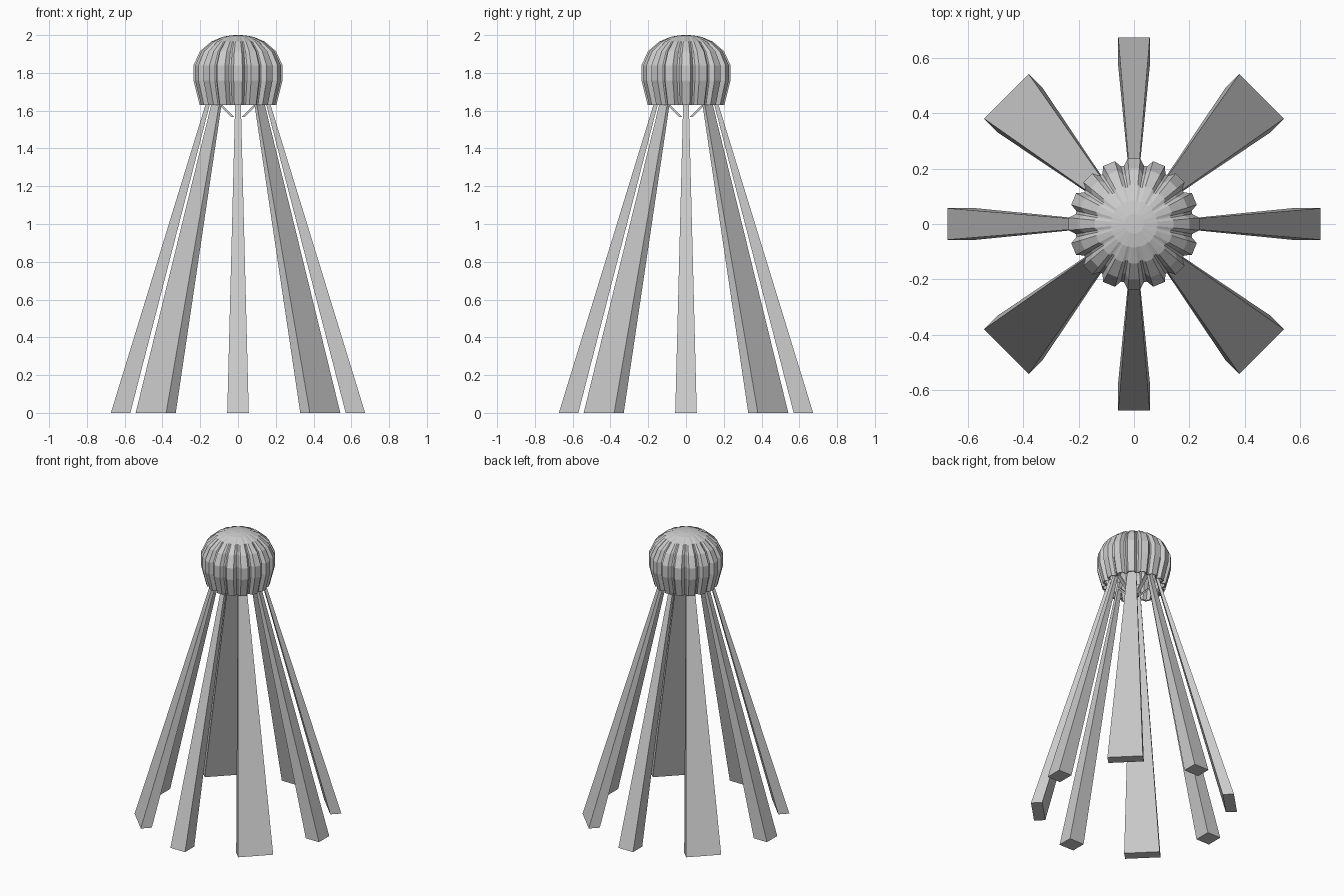
import bpy, math
from mathutils import Matrix, Vector

if "Cube" in bpy.data.objects:
    bpy.data.objects.remove(bpy.data.objects["Cube"])

grey = bpy.data.materials.new("plain grey")
grey.diffuse_color = (0.6, 0.6, 0.6, 1)
grey.use_nodes = True
grey.node_tree.nodes["Principled BSDF"].inputs["Base Color"].default_value = grey.diffuse_color


def make(name, verts, faces):
    mesh = bpy.data.meshes.new(name)
    mesh.from_pydata(verts, [], faces)
    mesh.materials.append(grey)
    obj = bpy.data.objects.new(name, mesh)
    bpy.context.collection.objects.link(obj)
    return obj


BOX = [(3, 2, 1, 0), (4, 5, 6, 7)] + [(i, (i + 1) % 4, (i + 1) % 4 + 4, i + 4) for i in range(4)]


def beam(name, angle, low, high):
    """Tapered beam; each end lists inner and outer (radius, height), then half width."""
    turn = Matrix.Rotation(angle, 3, 'Z')
    verts = []
    for (r0, z0), (r1, z1), w in (low, high):
        for r, y, z in ((r0, -w, z0), (r1, -w, z1), (r1, w, z1), (r0, w, z0)):
            verts.append(turn @ Vector((r, y, z)))
    return make(name, verts, BOX)


# Legs: four slim ones on the axes, four broad ones on the diagonals
for k in range(8):
    a = k * math.pi / 4
    if k % 2 == 0:
        beam("slim_leg", a, ((0.57, 0), (0.673, 0), 0.057), ((0.127, 1.72), (0.145, 1.72), 0.013))
    else:
        beam("broad_leg", a, ((0.58, 0), (0.652, 0), 0.114), ((0.13, 1.72), (0.145, 1.72), 0.025))

# Thin braces under the cap, running from the legs to the middle
for k in range(4):
    beam("cap_brace", k * math.pi / 2,
         ((0.02, 1.566), (0.035, 1.566), 0.012),
         ((0.135, 1.68), (0.15, 1.68), 0.012))

# Fluted cap: sixteen flat panels with grooves between them
PROFILE = [(0.204, 1.63), (0.237, 1.76), (0.237, 1.84), (0.202, 1.915),
           (0.143, 1.965), (0.085, 1.99), (0.035, 1.999)]
GROOVE = [0.9, 0.9, 0.9, 0.9, 0.93, 0.97, 1.0]
steps = []
for k in range(16):
    steps += [(k * 22.5 - 5.5, False), (k * 22.5 + 5.5, False),
              (k * 22.5 + 9.8, True), (k * 22.5 + 12.7, True)]
n = len(steps)
verts = []
for (r, z), g in zip(PROFILE, GROOVE):
    for deg, inside in steps:
        a = math.radians(deg)
        q = r * g if inside else r
        verts.append((q * math.cos(a), q * math.sin(a), z))
verts.append((0, 0, 2.0))
faces = [(j * n + i, j * n + (i + 1) % n, (j + 1) * n + (i + 1) % n, (j + 1) * n + i)
         for j in range(len(PROFILE) - 1) for i in range(n)]
base = (len(PROFILE) - 1) * n
faces += [(base + i, base + (i + 1) % n, len(verts) - 1) for i in range(n)]
cap = make("fluted_cap", verts, faces)
shell = cap.modifiers.new("shell", 'SOLIDIFY')
shell.thickness = 0.01
shell.offset = -1
